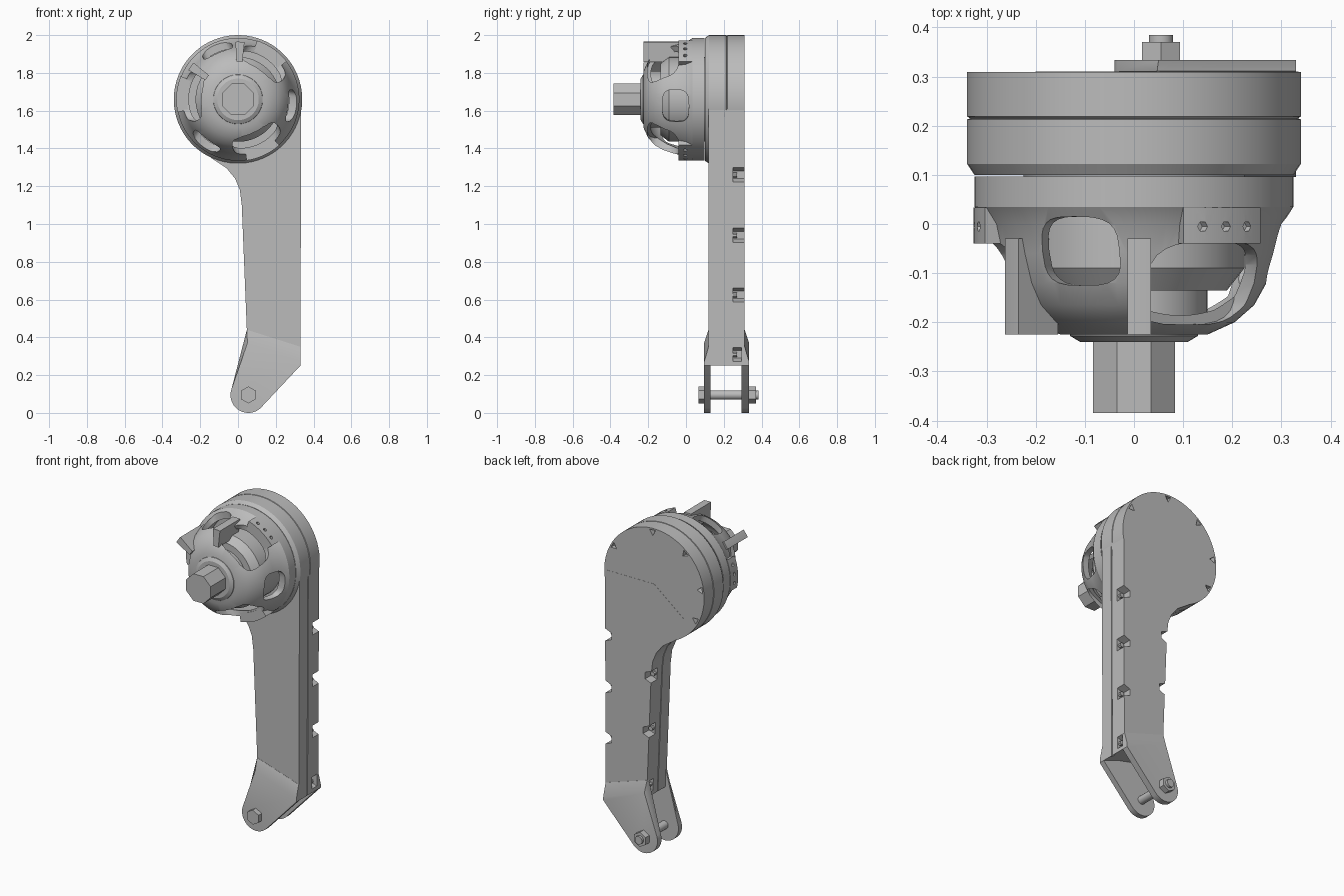
import bpy, bmesh
from math import sin, cos, pi, radians, copysign
from mathutils import Vector

if "Cube" in bpy.data.objects:
    bpy.data.objects.remove(bpy.data.objects["Cube"])

grey = bpy.data.materials.new("plain_grey")
grey.use_nodes = True
COLOUR = (0.5, 0.5, 0.5, 1)
grey.diffuse_color = COLOUR
grey.node_tree.nodes["Principled BSDF"].inputs["Base Color"].default_value = COLOUR

HEAD_Z = 1.66
PIVOT = (0.055, 0.095)


def loft(name, rings, closed=False):
    """Skin a list of equal rings; cap the ends, or join last to first."""
    bm = bmesh.new()
    vs = [[bm.verts.new(p) for p in ring] for ring in rings]
    n = len(vs[0])
    pairs = list(zip(vs, vs[1:])) + ([(vs[-1], vs[0])] if closed else [])
    for a, b in pairs:
        for i in range(n):
            j = (i + 1) % n
            bm.faces.new((a[i], a[j], b[j], b[i]))
    if not closed:
        bm.faces.new(vs[0])
        bm.faces.new(vs[-1])
    bmesh.ops.recalc_face_normals(bm, faces=bm.faces)
    mesh = bpy.data.meshes.new(name)
    bm.to_mesh(mesh)
    bm.free()
    mesh.materials.append(grey)
    ob = bpy.data.objects.new(name, mesh)
    bpy.context.collection.objects.link(ob)
    return ob


def lathe(name, profile, seg=64, x=0, z=HEAD_Z, closed=False):
    """Turn (radius, y) points around an axis along y."""
    turn = [2 * pi * (i + 0.5) / seg for i in range(seg)]
    return loft(name, [[(x + r * cos(a), y, z + r * sin(a)) for a in turn]
                       for r, y in profile], closed)


def prism(name, outline, y0, y1):
    return loft(name, [[(x, y, z) for x, z in outline] for y in (y0, y1)])


def radial(ang, r, t, y):
    """Point at radius r in direction ang on the head, shifted sideways by t."""
    c, s = cos(radians(ang)), sin(radians(ang))
    return Vector((r * c - t * s, y, HEAD_Z + r * s + t * c))


def radial_cutter(ang, r0, r1, a, b, y, t=0, power=0.6, seg=24):
    def soft(v):
        return copysign(abs(v) ** power, v)
    turn = [2 * pi * i / seg for i in range(seg)]
    return loft("cutter", [[radial(ang, r, t + a * soft(cos(q)), y + b * soft(sin(q)))
                            for q in turn] for r in (r0, r1)])


def sector(name, ang, half, r0, r1, y0, y1):
    steps = [ang + half * k / 4 for k in range(-4, 5)]
    ring = [(r1, a) for a in steps] + [(r0, a) for a in reversed(steps)]
    return loft(name, [[radial(a, r, 0, y) for r, a in ring] for y in (y0, y1)])


def cut(ob, cutters):
    for c in cutters:
        c.hide_render = True
        m = ob.modifiers.new("cut", 'BOOLEAN')
        m.operation, m.solver, m.object = 'DIFFERENCE', 'EXACT', c
    dg = bpy.context.evaluated_depsgraph_get()
    dg.update()
    mesh = bpy.data.meshes.new_from_object(ob.evaluated_get(dg))
    ob.modifiers.clear()
    ob.data = mesh
    for c in cutters:
        bpy.data.objects.remove(c)


# Arm in two halves with a seam between
arm = [(.335, 1.66), (.33, .25), (.22, .29), (.05, .33), (.05, .36), (.02, 1.1),
       (.01, 1.18), (-.015, 1.24), (-.06, 1.295), (-.12, 1.335), (-.2, 1.39),
       (-.2, 1.5), (0, 1.66)]
prism("arm_front_half", arm, .12, .2)
arm_back = prism("arm_back_half", arm, .206, .31)
prism("arm_core", [(.18 + (x - .18) * .95, z) for x, z in arm], .19, .22)

# Screw pockets along both edges of the arm
spots = [(.33, z, -1) for z in (.31, .625, .94, 1.26)]
spots += [(.05 - (z - .36) * .04, z, 1) for z in (.39, .74, 1.08)]
pockets = []
for x, z, d in spots:
    pockets.append(loft("cutter", [
        [(x + d * depth, y, z + s * h) for y, s in ((.25, -1), (.25, 1), (.33, 1), (.33, -1))]
        for depth, h in ((-.02, .045), (.04, .02))]))
cut(arm_back, pockets)
for x, z, d in spots:
    lathe("pocket_screw", [(.014, .24), (.014, .27)], 8, x + d * .018, z)

# Round head with groove
head = lathe("head_drum", [(.325, .1), (.34, .122), (.34, .213), (.334, .215),
                           (.34, .219), (.34, .309)], 72)
rim = []
for ang in (-10, 30, 88, 131, 172, 208, 248):
    rim.append(loft("cutter", [[radial(ang, r, t, y) for r, t in
                                ((.33, -.02), (.33, .02), (.295, 0))] for y in (.28, .33)]))
cut(head, rim)

# Motor shell: hollow dome with three windows and three large openings
shell = lathe("motor_shell", [
    (.325, .097), (.325, .035), (.302, .0), (.288, -.06), (.27, -.12), (.245, -.165),
    (.205, -.2), (.15, -.225), (.06, -.225), (.06, -.2), (.14, -.2), (.185, -.175),
    (.215, -.145), (.24, -.1), (.257, -.05), (.27, .01), (.27, .097)], 72, closed=True)
holes = []
for k in range(3):
    holes.append(radial_cutter(113 + 120 * k, .2, .4, .085, .07, -.055))
    holes.append(radial_cutter(55 + 120 * k, .165, .4, .135, .085, -.12))
cut(shell, holes)

# Mounting pads with screw holes
for k in range(3):
    ang = 55 + 120 * k
    pad = sector("mounting_pad", ang, 17, .27, .327, -.04, .034)
    cut(pad, [radial_cutter(ang, .305, .36, .011, .011, -.005, t, 1, 6)
              for t in (-.055, 0, .055)])

# Two straight ribs beside the upper window
for ang in (88, 145):
    sector("shell_rib", ang, 4.5, .2, .305, -.225, -.03)

# Motor core, flange and drive shaft
lathe("motor_core", [(.225, .1), (.225, -.09), (.19, -.135), (.15, -.135), (.15, -.19)], 48)
lathe("shaft_flange", [(.14, -.2), (.13, -.228), (.11, -.24), (.08, -.24)], 48)
lathe("drive_shaft", [(.09, -.2), (.09, -.385)], 8)

# Fork plates with ramped upper edges
arc = [(PIVOT[0] + .095 * cos(radians(a)), PIVOT[1] + .095 * sin(radians(a)))
       for a in range(159, 313, 9)]
low = arc + [(.33, .25)]
face = low + [(.33, .27), (.05, .37)]
base = low + [(.33, .35), (.047, .44)]
for name, outer, mid, inner in (("front_fork_plate", .096, .119, .13),
                                ("back_fork_plate", .334, .311, .295)):
    loft(name, [[(x, y, z) for x, z in ring]
                for y, ring in ((outer, face), (mid, base), (inner, base))])

# Pivot bolt
for name, r, y0, y1, seg in (("bolt_head", .045, .065, .1, 6), ("bolt_shaft", .025, .09, .385, 16),
                             ("bolt_nut", .045, .33, .37, 6)):
    lathe(name, [(r, y0), (r, y1)], seg, *PIVOT)

# Smooth shading with sharp edges kept
for ob in bpy.context.scene.objects:
    if ob.type == 'MESH':
        bpy.ops.object.select_all(action='DESELECT')
        ob.select_set(True)
        bpy.context.view_layer.objects.active = ob
        bpy.ops.object.shade_smooth_by_angle(angle=radians(30))
